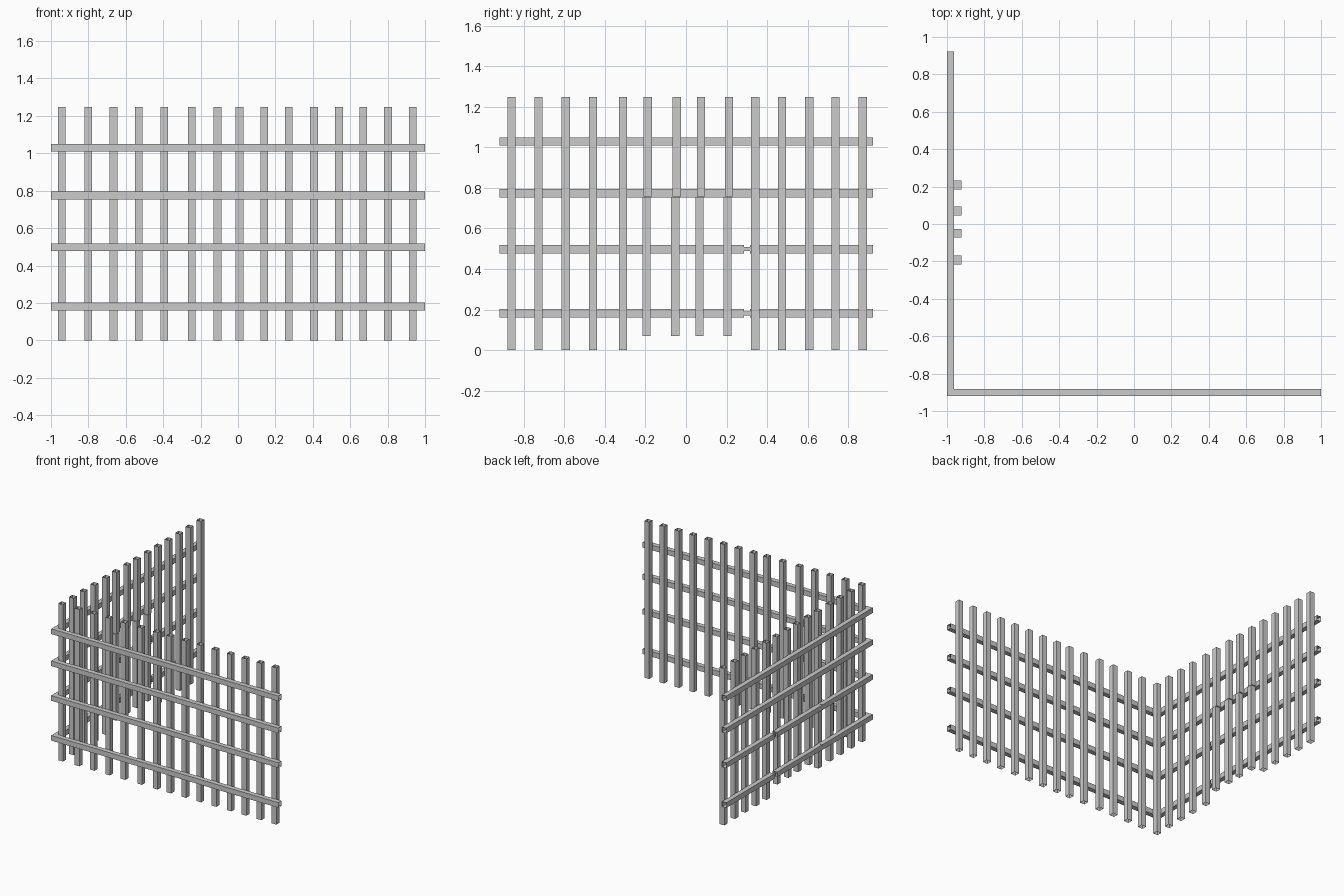
import bpy, bmesh
from mathutils import Vector

if "Cube" in bpy.data.objects:
    bpy.data.objects.remove(bpy.data.objects["Cube"])


def bar(name, lo, hi, open_dirs=()):
    """Box between two corners; faces pointing along open_dirs are left out (hollow ends)."""
    lo, hi = Vector(lo), Vector(hi)
    bm = bmesh.new()
    bmesh.ops.create_cube(bm, size=1)
    bm.normal_update()
    gone = [f for f in bm.faces if any(f.normal.dot(Vector(d)) > 0.9 for d in open_dirs)]
    bmesh.ops.delete(bm, geom=gone, context='FACES_ONLY')
    for v in bm.verts:
        v.co = Vector([(lo[i] + hi[i]) / 2 + v.co[i] * (hi[i] - lo[i]) for i in range(3)])
    me = bpy.data.meshes.new(name)
    bm.to_mesh(me)
    bm.free()
    ob = bpy.data.objects.new(name, me)
    bpy.context.collection.objects.link(ob)
    return ob


UP, DOWN = (0, 0, 1), (0, 0, -1)
XENDS = ((1, 0, 0), (-1, 0, 0))
YENDS = ((0, 1, 0), (0, -1, 0))
W = 0.0205          # half width of a picket
H = 1.248           # picket height
GATE = 0.285        # gate half width


def front_picket(x):
    bar("front_picket", (x - W, -0.882, 0), (x + W, -0.842, H), (UP, DOWN))


def side_picket(name, y, z0, z1, open_dirs):
    bar(name, (-0.963, y - W, z0), (-0.922, y + W, z1), open_dirs)


# Front fence pickets
for x in (-0.943, -0.80, -0.666, -0.53, -0.395, -0.248, -0.11, 0.008,
          0.14, 0.272, 0.406, 0.54, 0.67, 0.802, 0.935):
    front_picket(x)

# Side fence pickets (the corner one is shared with the front)
for y in (-0.728, -0.593, -0.459, -0.311, 0.341, 0.474, 0.608, 0.738, 0.872):
    side_picket("side_picket", y, 0, H, (UP, DOWN))

# Gate pickets, with short pickets above the gate
for y in (-0.188, -0.046, 0.074, 0.212):
    side_picket("upper_picket", y, 0.757, H, (UP,))
    side_picket("gate_picket", y - 0.007, 0.07, 0.755, (DOWN,))

# Rails
for i, z in enumerate((0.181, 0.498, 0.774, 1.029)):
    z0, z1 = z - 0.0205, z + 0.0205
    bar("front_rail", (-1, -0.92, z0), (1, -0.882, z1), XENDS)
    if i < 2:
        # Lower side rails are cut to form the gate, joined by small hinges
        spans = (("side_rail", -0.92, -GATE - 0.002), ("gate_rail", -GATE, GATE),
                 ("side_rail", 0.317, 0.922))
        bar("gate_hinge", (-0.99, GATE, z - 0.01), (-0.97, 0.317, z + 0.01))
    else:
        spans = (("side_rail", -0.92, 0.922),)
    for name, y0, y1 in spans:
        bar(name, (-1, y0, z0), (-0.963, y1, z1), YENDS)
